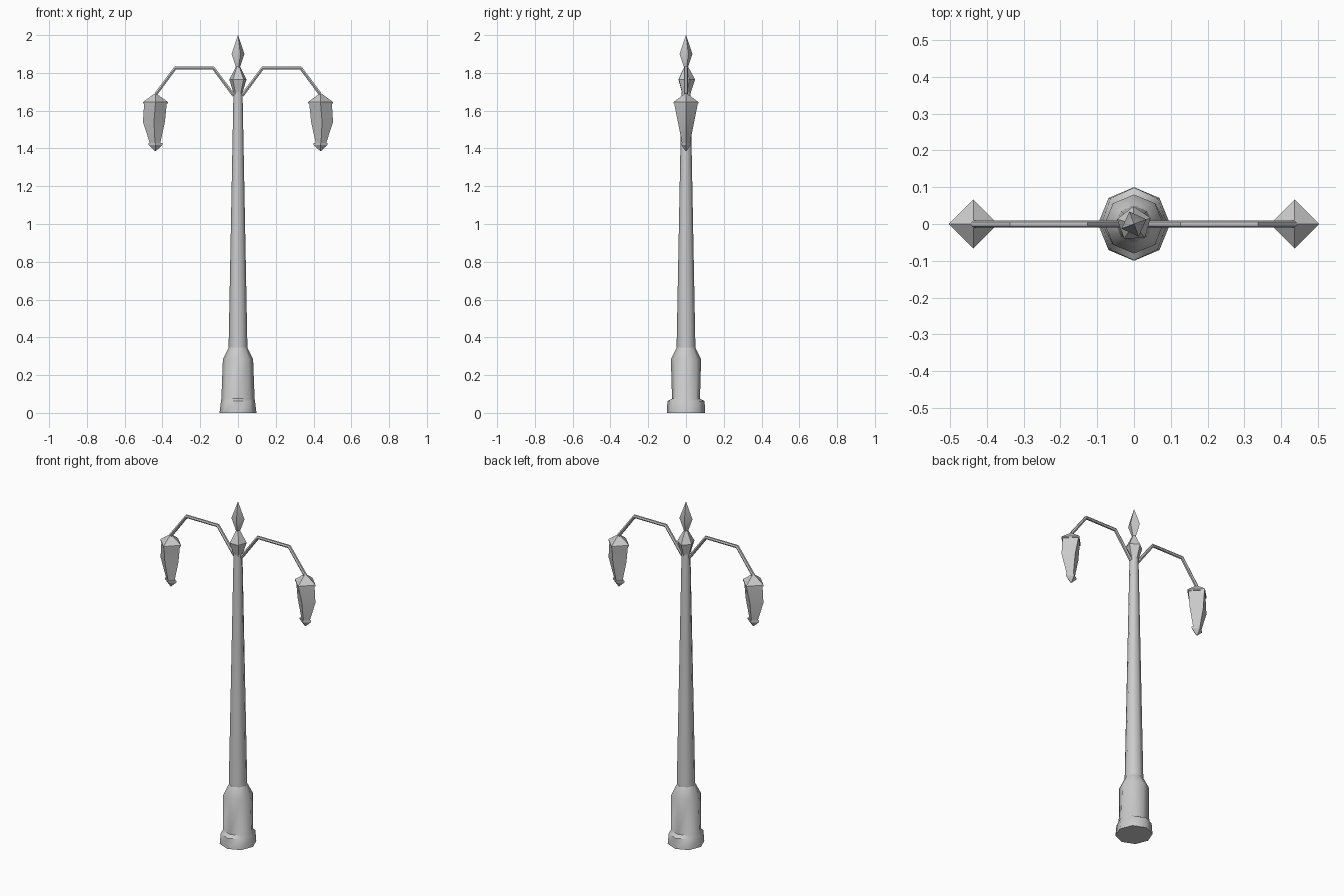
import bpy, bmesh, math
from mathutils import Vector

cube = bpy.data.objects.get("Cube")
if cube:
    bpy.data.objects.remove(cube, do_unlink=True)

metal = bpy.data.materials.new("light grey metal")
metal.use_nodes = True
GREY = (0.6, 0.6, 0.6, 1)
metal.diffuse_color = GREY
metal.node_tree.nodes["Principled BSDF"].inputs["Base Color"].default_value = GREY


def finish(name, bm, angle):
    """Turn a bmesh into a shaded object."""
    bmesh.ops.remove_doubles(bm, verts=bm.verts, dist=0.0005)
    bmesh.ops.recalc_face_normals(bm, faces=bm.faces)
    mesh = bpy.data.meshes.new(name)
    bm.to_mesh(mesh)
    bm.free()
    mesh.materials.append(metal)
    obj = bpy.data.objects.new(name, mesh)
    bpy.context.collection.objects.link(obj)
    bpy.ops.object.select_all(action="DESELECT")
    obj.select_set(True)
    bpy.context.view_layer.objects.active = obj
    bpy.ops.object.shade_smooth_by_angle(angle=math.radians(angle))
    return obj


def bridge(bm, rings):
    """Skin a list of vertex rings and cap both ends."""
    n = len(rings[0])
    for a, b in zip(rings, rings[1:]):
        for i in range(n):
            j = (i + 1) % n
            bm.faces.new((a[i], a[j], b[j], b[i]))
    bm.faces.new(rings[0])
    bm.faces.new(rings[-1])


def turned(name, profile, sides, turn=0, angle=30, at_x=0):
    """Stack of rings; each profile row is z, x radius, y radius, x shift."""
    bm = bmesh.new()
    rings = []
    for z, rx, ry, shift in profile:
        ring = []
        for i in range(sides):
            a = math.tau * i / sides + math.radians(turn)
            ring.append(bm.verts.new((at_x + shift + rx * math.cos(a), ry * math.sin(a), z)))
        rings.append(ring)
    bridge(bm, rings)
    return finish(name, bm, angle)


def tube(name, points, radius, sides):
    """Mitred tube along a path lying in the xz plane."""
    bm = bmesh.new()
    pts = [Vector((x, 0, z)) for x, z in points]
    rings = []
    for k, p in enumerate(pts):
        d_in = (p - pts[max(k - 1, 0)]).normalized()
        d_out = (pts[min(k + 1, len(pts) - 1)] - p).normalized()
        tangent = (d_in + d_out).normalized()
        side = Vector((-tangent.z, 0, tangent.x))
        ring = []
        for i in range(sides):
            a = math.tau * (i + 0.5) / sides
            ring.append(bm.verts.new(p + radius * (side * math.cos(a) + Vector((0, math.sin(a), 0)))))
        rings.append(ring)
    bridge(bm, rings)
    return finish(name, bm, 50)


# Flared base and tapering pole
turned("base", [(0, 0.098, 0.1, 0), (0.062, 0.09, 0.099, 0), (0.075, 0.088, 0.074, 0),
                (0.285, 0.08, 0.08, 0), (0.345, 0.05, 0.05, 0)], 8, angle=50)
turned("pole", [(0.34, 0.05, 0.05, 0), (1.7, 0.024, 0.024, 0)], 8, angle=50)

# Double diamond finial
turned("finial_lower", [(1.685, 0.022, 0.022, 0), (1.765, 0.048, 0.048, 0),
                        (1.835, 0.01, 0.01, 0)], 5, turn=20)
turned("finial_upper", [(1.82, 0.008, 0.008, 0), (1.9, 0.036, 0.036, 0),
                        (2.0, 0.0005, 0.0005, 0)], 4, turn=20)

# Bent arms with a hanging lantern each
for label, s in (("left", 1), ("right", -1)):
    tube(label + "_arm", [(s * 0.022, 1.68), (s * 0.13, 1.825), (s * 0.333, 1.825),
                          (s * 0.435, 1.688)], 0.01, 6)
    x = s * 0.437
    turned(label + "_lantern_roof", [(1.638, 0.067, 0.067, 0), (1.645, 0.067, 0.067, 0),
                                     (1.692, 0.003, 0.003, 0)], 4, at_x=x)
    turned(label + "_lantern_body", [(1.422, 0.026, 0.02, s * 0.002), (1.54, 0.058, 0.043, s * 0.008),
                                     (1.64, 0.06, 0.063, 0)], 4, at_x=x)
    turned(label + "_lantern_knob", [(1.387, 0.003, 0.003, 0), (1.418, 0.036, 0.024, 0),
                                     (1.428, 0.036, 0.024, 0)], 4, at_x=x)
